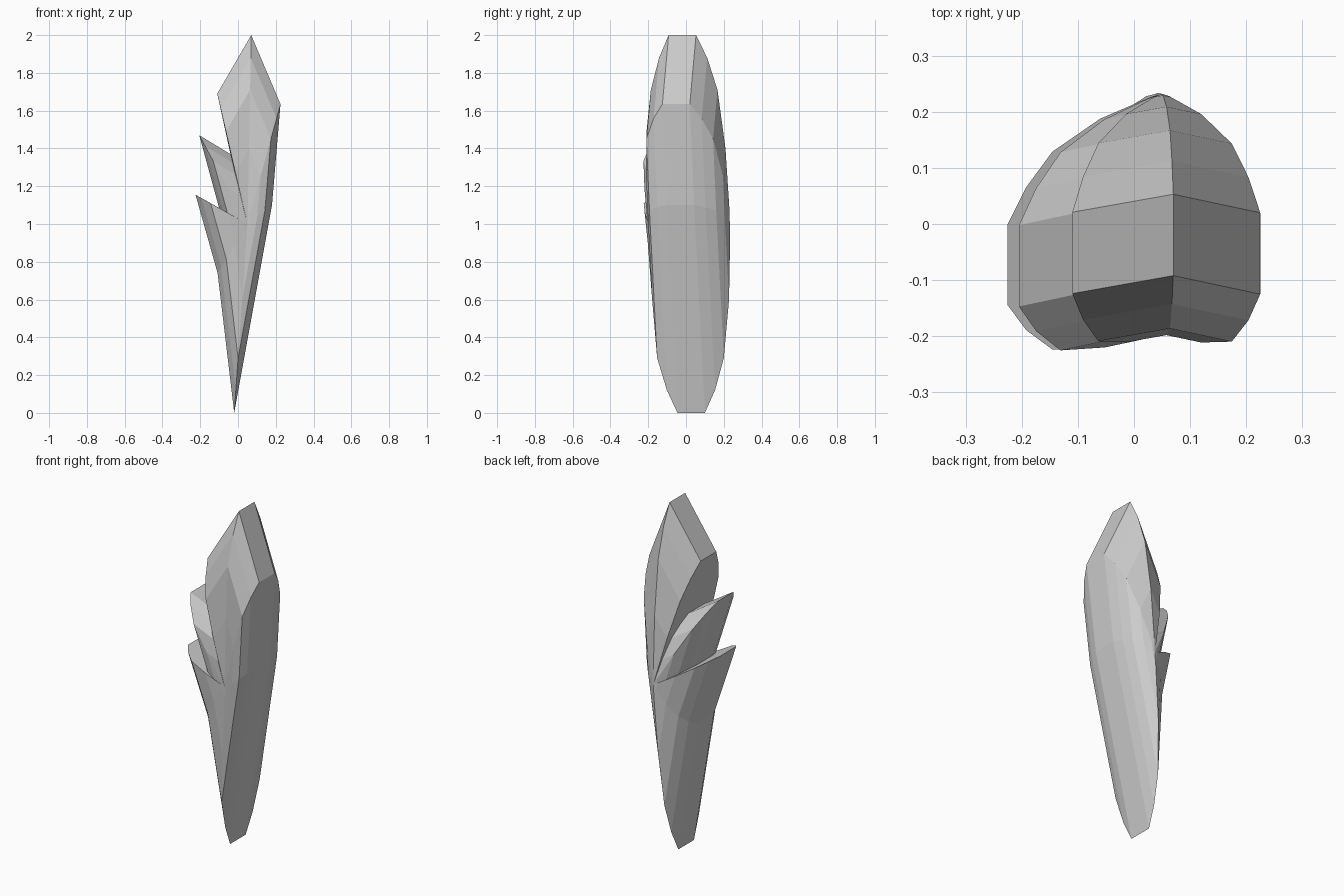
import bpy, bmesh

if "Cube" in bpy.data.objects:
    bpy.data.objects.remove(bpy.data.objects["Cube"])

# Outline of the shard: (x, z, y of the rim's middle), anticlockwise seen from the front
outline = [
    (-0.02, 0.0, 0.027),    # foot
    (0.18, 1.10, -0.03),
    (0.225, 1.635, -0.053),  # right shoulder
    (0.07, 2.0, -0.02),     # top tip
    (-0.11, 1.69, -0.052),  # left shoulder
    (-0.04, 1.37, -0.04),   # upper notch
    (-0.205, 1.47, -0.075),  # upper spike
    (-0.10, 1.085, -0.04),  # lower notch
    (-0.225, 1.155, -0.073),  # lower spike
    (-0.108, 0.74, -0.03),
]
CX, CZ = 0.05, 1.0

# Layers from front to back: (outline scale, depth)
front = [(0.09, -0.195), (0.4, -0.19), (0.71, -0.172), (0.88, -0.125), (1, -0.072)]
back = [(1, 0.073), (0.88, 0.13), (0.71, 0.181), (0.4, 0.217), (0.09, 0.231)]

bm = bmesh.new()


def add_ring(scale, depth):
    return [bm.verts.new((CX + (x - CX) * scale, y * scale + depth, CZ + (z - CZ) * scale))
            for x, z, y in outline]


rings = [add_ring(s, d) for s, d in front + back]
n = len(outline)

# Skin between neighbouring layers
for a, b in zip(rings, rings[1:]):
    for i in range(n):
        j = (i + 1) % n
        bm.faces.new((a[i], a[j], b[j], b[i]))

# Close the front and back with fans
for ring, depth in ((rings[0], -0.195), (rings[-1], 0.232)):
    mid = bm.verts.new((CX, depth, CZ))
    for i in range(n):
        bm.faces.new((ring[i], ring[(i + 1) % n], mid))

bmesh.ops.recalc_face_normals(bm, faces=bm.faces[:])
mesh = bpy.data.meshes.new("crystal_shard")
bm.to_mesh(mesh)
bm.free()
shard = bpy.data.objects.new("crystal_shard", mesh)
bpy.context.collection.objects.link(shard)
